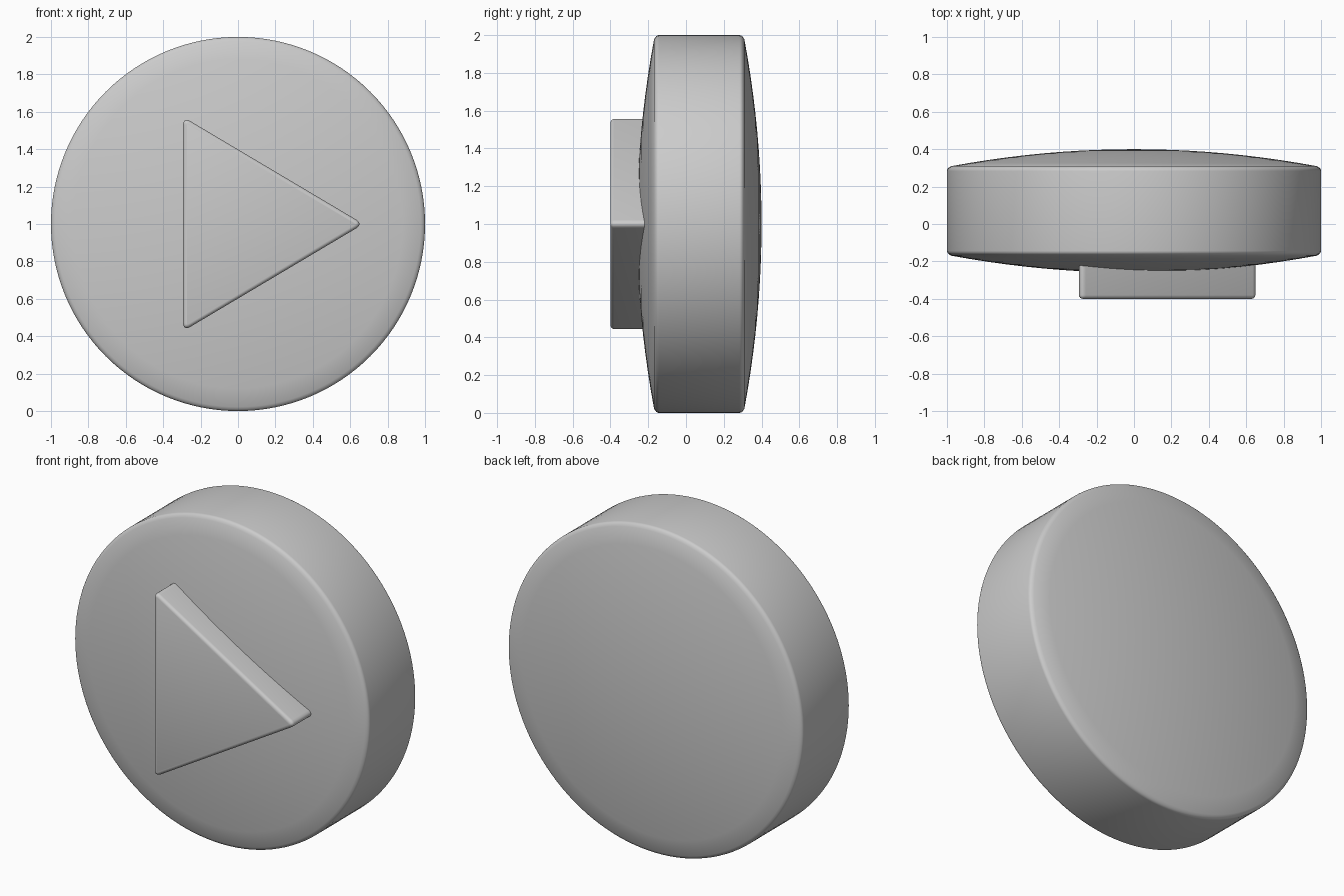
import bpy, bmesh, math
from mathutils import Vector, Matrix

if "Cube" in bpy.data.objects:
    bpy.data.objects.remove(bpy.data.objects["Cube"])


def finish(bm, name, angle):
    bmesh.ops.recalc_face_normals(bm, faces=bm.faces)
    mesh = bpy.data.meshes.new(name)
    bm.to_mesh(mesh)
    bm.free()
    obj = bpy.data.objects.new(name, mesh)
    bpy.context.collection.objects.link(obj)
    bpy.ops.object.select_all(action='DESELECT')
    obj.select_set(True)
    bpy.context.view_layer.objects.active = obj
    bpy.ops.object.shade_smooth_by_angle(angle=math.radians(angle))
    return obj


# Domed disc: half profile (radius, y) with rounded rim, spun round the y axis
SEGS, SAG, RIM = 128, 0.095, 0.022


def half_profile(apex, side):
    pts = []
    edge = apex - side * SAG
    for i in range(11):
        r = (1 - RIM) * i / 10
        pts.append((r, apex - side * SAG * r * r))
    for i in range(1, 5):
        a = math.radians(80) * i / 4 + math.radians(10)
        pts.append((1 - RIM + RIM * math.sin(a),
                    edge - side * RIM * (1 - math.cos(a))))
    return pts


profile = half_profile(-0.26, -1) + half_profile(0.40, 1)[::-1]
bm = bmesh.new()
verts = [bm.verts.new((r, y, 1)) for r, y in profile]
edges = [bm.edges.new(pair) for pair in zip(verts, verts[1:])]
bmesh.ops.spin(bm, geom=verts + edges, cent=(0, 0, 1), axis=(0, 1, 0),
               angle=math.tau, steps=SEGS, use_duplicate=False)
bmesh.ops.remove_doubles(bm, verts=bm.verts, dist=0.0005)
finish(bm, "button_disc", 40)

# Raised triangle: prism with rounded corners and a softened front edge
FRONT, BACK = -0.40, -0.20
bm = bmesh.new()
outline = [(-0.294, 1.573), (-0.294, 0.427), (0.671, 1.0)]
face = bm.faces.new([bm.verts.new((x, FRONT, z)) for x, z in outline])
ext = bmesh.ops.extrude_face_region(bm, geom=[face], use_keep_orig=True)
bmesh.ops.translate(bm, vec=(0, BACK - FRONT, 0),
                    verts=[g for g in ext["geom"] if isinstance(g, bmesh.types.BMVert)])
bmesh.ops.recalc_face_normals(bm, faces=bm.faces)
uprights = [e for e in bm.edges if abs(e.verts[0].co.y - e.verts[1].co.y) > 0.1]
bmesh.ops.bevel(bm, geom=uprights, offset=0.043, offset_type='OFFSET',
                segments=5, profile=0.5, affect='EDGES')
rim = [e for e in bm.edges if all(v.co.y < FRONT + 0.001 for v in e.verts)]
bmesh.ops.bevel(bm, geom=rim, offset=0.02, offset_type='OFFSET',
                segments=4, profile=0.5, affect='EDGES')
finish(bm, "play_triangle", 40)
